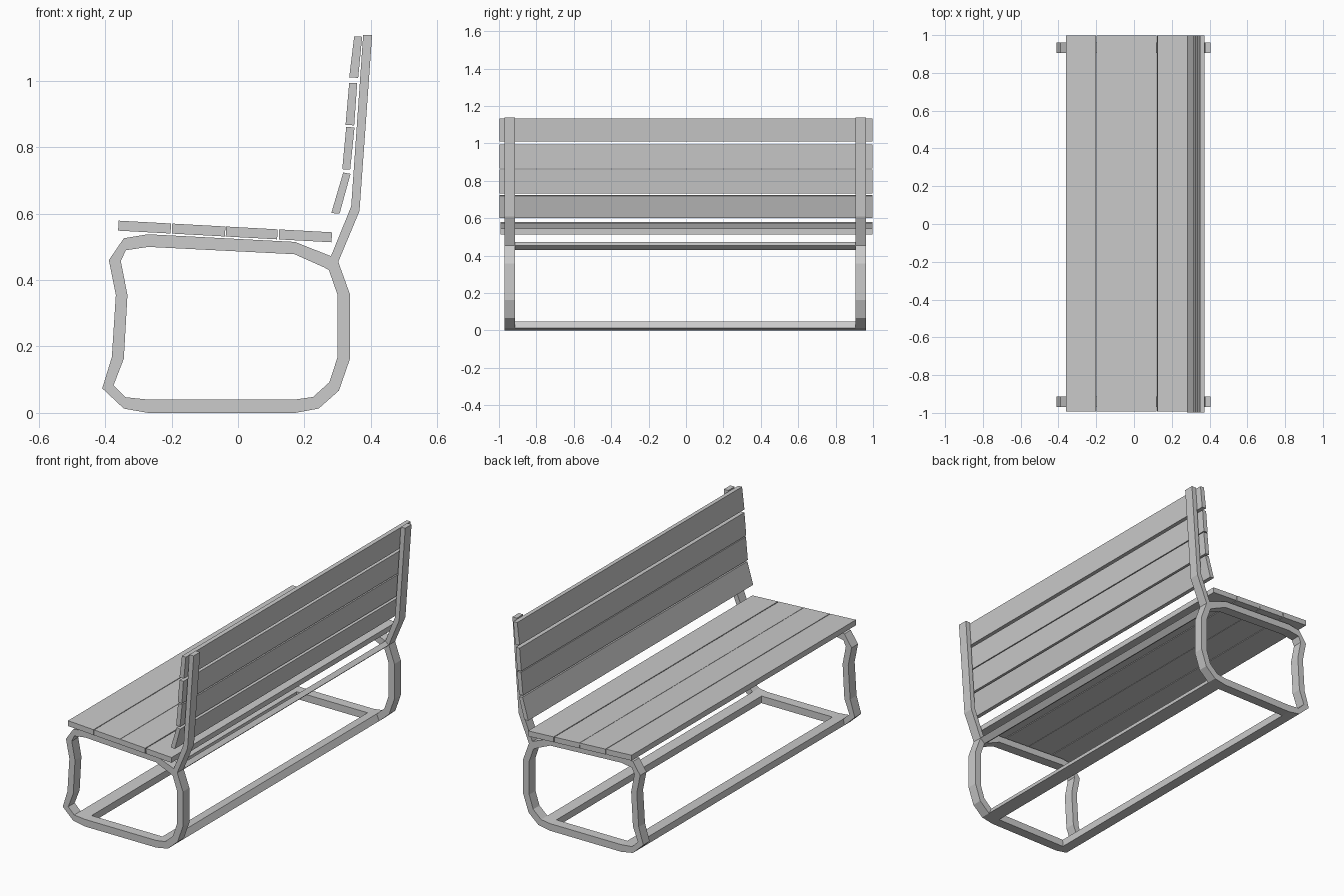
import bpy, bmesh

if "Cube" in bpy.data.objects:
    bpy.data.objects.remove(bpy.data.objects["Cube"])


def extrude_cells(name, cells, y0, y1):
    """Extrude adjoining x-z polygons along y into one closed solid."""
    bm = bmesh.new()
    verts = {}

    def vert(p):
        if p not in verts:
            verts[p] = bm.verts.new((p[0], y0, p[1]))
        return verts[p]

    faces = [bm.faces.new([vert(p) for p in cell]) for cell in cells]
    bmesh.ops.recalc_face_normals(bm, faces=faces)
    ret = bmesh.ops.extrude_face_region(bm, geom=faces, use_keep_orig=True)
    moved = [g for g in ret["geom"] if isinstance(g, bmesh.types.BMVert)]
    bmesh.ops.translate(bm, vec=(0, y1 - y0, 0), verts=moved)
    bmesh.ops.recalc_face_normals(bm, faces=bm.faces[:])
    mesh = bpy.data.meshes.new(name)
    bm.to_mesh(mesh)
    bm.free()
    obj = bpy.data.objects.new(name, mesh)
    bpy.context.collection.objects.link(obj)
    return obj


# Side frame loop: matching outer and inner outlines, starting at the front foot
outer = [(-.409, .074), (-.344, .013), (-.271, 0), (.172, 0), (.243, .013),
         (.304, .067), (.337, .162), (.337, .358), (.302, .455), (.28, .472),
         (.172, .515), (-.271, .538), (-.344, .526), (-.389, .46),
         (-.368, .355), (-.38, .168)]
inner = [(-.375, .083), (-.338, .047), (-.27, .04), (.17, .04), (.226, .048),
         (.275, .092), (.3, .168), (.3, .355), (.274, .43), (.26, .438),
         (.17, .478), (-.27, .5), (-.338, .49), (-.353, .457),
         (-.333, .355), (-.344, .163)]
n = len(outer)
loop = [(outer[i], outer[(i + 1) % n], inner[(i + 1) % n], inner[i]) for i in range(n)]

# Back post rising from the rear corner of the loop
post = [(outer[8], (.366, .608), (.341, .622), outer[9]),
        ((.366, .608), (.404, 1.138), (.377, 1.138), (.341, .622))]
for side, y0, y1 in (("left", -.97, -.913), ("right", .906, .962)):
    extrude_cells(side + "_frame", loop + post, y0, y1)

# Long rails joining the two frames, reusing frame segments as sections
for name, i in (("front_foot_rail", 1), ("rear_foot_rail", 3), ("seat_rear_rail", 8)):
    extrude_cells(name, [loop[i]], -.913, .906)

# Seat slats, sloping gently to the back
for i, (x0, x1) in enumerate(((-.36, -.202), (-.198, -.038), (-.036, .119), (.124, .283))):
    z0, z1 = (.579 - .0545 * (x + .36) for x in (x0, x1))
    extrude_cells(f"seat_slat_{i + 1}",
                  [((x0, z0), (x1, z1), (x1 - .001, z1 - .03), (x0 - .001, z0 - .03))],
                  -.993, .997)

# Backrest slats, from top to bottom
back = [((.35, 1.134), (.374, 1.133), (.362, 1.009), (.335, 1.011)),
        ((.335, .994), (.359, .993), (.35, .866), (.324, .868)),
        ((.326, .861), (.351, .86), (.338, .733), (.314, .734)),
        ((.317, .724), (.339, .72), (.306, .6), (.281, .602))]
for i, section in enumerate(back):
    extrude_cells(f"back_slat_{i + 1}", [section], -.997, .997)
